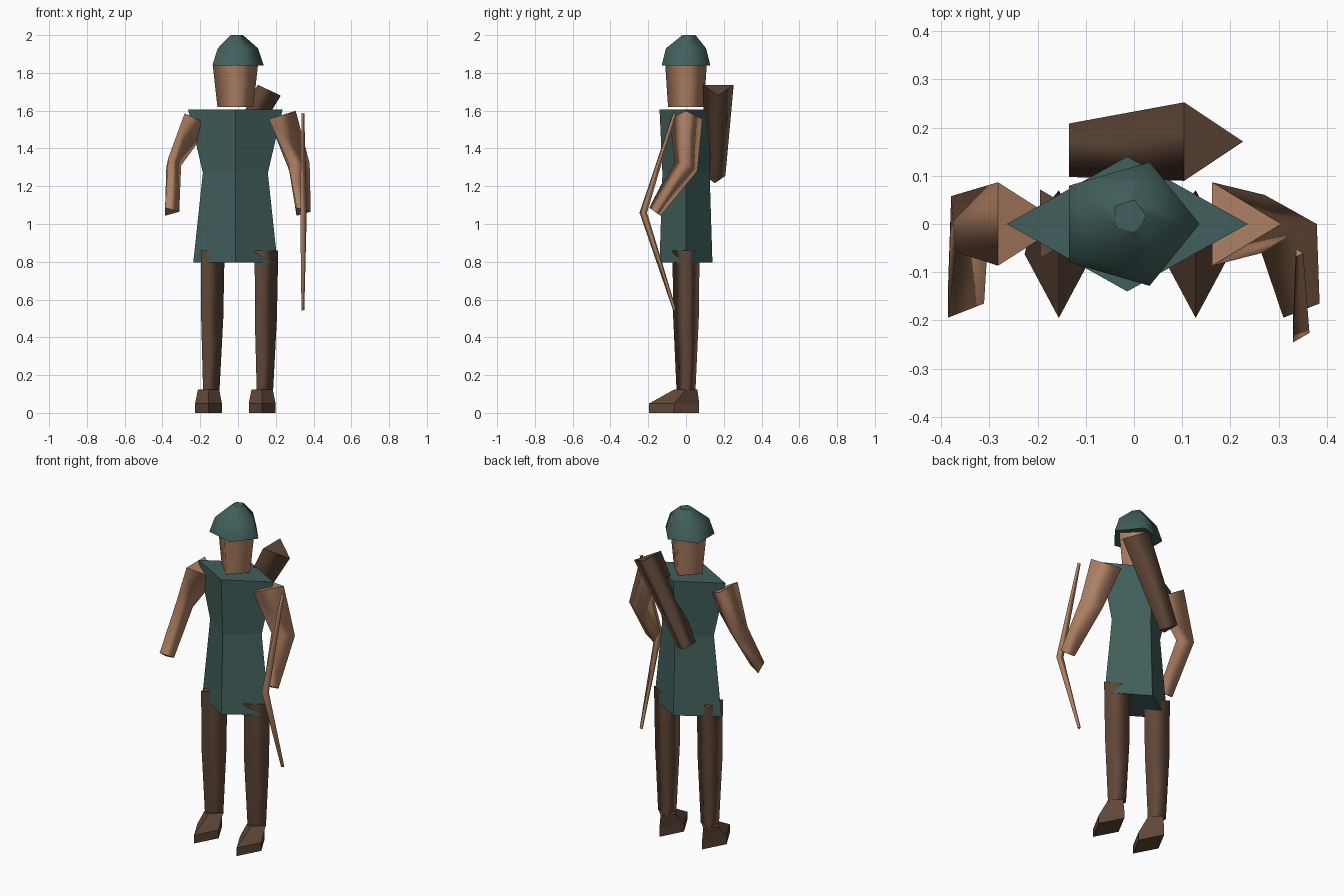
import bpy, bmesh
from math import cos, sin, tau, radians
from mathutils import Vector, Euler

cube = bpy.data.objects.get("Cube")
if cube:
    bpy.data.objects.remove(cube, do_unlink=True)


def material(name, colour):
    m = bpy.data.materials.new(name)
    m.use_nodes = True
    m.diffuse_color = (*colour, 1)
    bsdf = m.node_tree.nodes["Principled BSDF"]
    bsdf.inputs["Base Color"].default_value = (*colour, 1)
    bsdf.inputs["Roughness"].default_value = 0.8
    return m


TEAL = material("teal cloth", (0.054, 0.117, 0.107))
SKIN = material("tan skin", (0.42, 0.215, 0.122))
BROWN = material("dark brown leather", (0.117, 0.063, 0.040))


def loft(name, mat, sides, rings, smooth=True):
    """Skin a closed tube through rings: (centre, rx, ry, tilt about x, tilt about y)."""
    bm = bmesh.new()
    loops = []
    for centre, rx, ry, tx, ty in rings:
        turn = Euler((radians(tx), radians(ty), 0)).to_matrix()
        loops.append([bm.verts.new(Vector(centre) + turn @ Vector(
            (rx * cos(tau * i / sides), ry * sin(tau * i / sides), 0)))
            for i in range(sides)])
    for a, b in zip(loops, loops[1:]):
        for i in range(sides):
            j = (i + 1) % sides
            bm.faces.new((a[i], a[j], b[j], b[i])).smooth = smooth
    bm.faces.new(loops[0])
    bm.faces.new(loops[-1])
    bmesh.ops.recalc_face_normals(bm, faces=bm.faces)
    mesh = bpy.data.meshes.new(name)
    bm.to_mesh(mesh)
    bm.free()
    mesh.materials.append(mat)
    obj = bpy.data.objects.new(name, mesh)
    bpy.context.collection.objects.link(obj)
    return obj


MID = -0.014  # middle of the body

# Tunic: diamond section with a waist
loft("tunic", TEAL, 4, [
    ((MID, 0, 0.795), 0.223, 0.14, 0, 0),
    ((MID, 0, 1.27), 0.172, 0.125, 0, 0),
    ((MID, 0, 1.605), 0.25, 0.14, 0, 0)], smooth=False)

# Head and helmet
loft("head", SKIN, 4, [
    ((MID, 0, 1.62), 0.095, 0.095, 0, 0),
    ((MID, 0, 1.845), 0.12, 0.11, 0, 0)])
loft("helmet", TEAL, 5, [
    ((-0.014, 0, 1.84), 0.15, 0.135, 0, 0),
    ((-0.012, 0, 1.93), 0.118, 0.112, 0, 0),
    ((-0.010, 0.016, 2.0), 0.036, 0.036, 0, 0)])

# Legs and feet: three-sided legs, diamond feet
for side, sign in (("left", 1), ("right", -1)):
    x = MID + sign * 0.142
    loft(side + "_leg", BROWN, 3, [
        ((x, 0, 0.12), 0.058, 0.058, 0, 0),
        ((x, 0, 0.5), 0.078, 0.078, 0, 0),
        ((x + 0.002, 0, 0.86), 0.083, 0.083, 0, 0)])
    loft(side + "_foot", BROWN, 4, [
        ((x, -0.0625, 0), 0.071, 0.1325, 0, 0),
        ((x, -0.0625, 0.05), 0.071, 0.1325, 0, 0),
        ((x, 0, 0.125), 0.056, 0.06, 0, 0)], smooth=False)

# Arms: three-sided, bent forward at the elbow
loft("left_arm", SKIN, 3, [
    ((0.21, 0, 1.57), 0.1, 0.1, 0, -17),
    ((0.305, 0, 1.31), 0.075, 0.075, -22, -8),
    ((0.335, -0.165, 1.065), 0.05, 0.042, -36, 0)])
loft("right_arm", SKIN, 3, [
    ((-0.237, 0, 1.565), 0.1, 0.1, 0, 25),
    ((-0.350, 0, 1.32), 0.05, 0.072, -22, 12),
    ((-0.361, -0.165, 1.065), 0.05, 0.042, -36, 0)])

# Quiver slung across the back
loft("quiver", BROWN, 3, [
    ((-0.108, 0.153, 1.242), 0.06, 0.064, 0, 25),
    ((0.145, 0.171, 1.718), 0.09, 0.094, 0, 25)])

# Bow held in the left hand
loft("bow", SKIN, 3, [
    ((0.341, -0.06, 0.545), 0.01, 0.01, 20, 0),
    ((0.341, -0.226, 1.06), 0.023, 0.023, 0, 0),
    ((0.341, -0.06, 1.585), 0.01, 0.01, -20, 0)])
